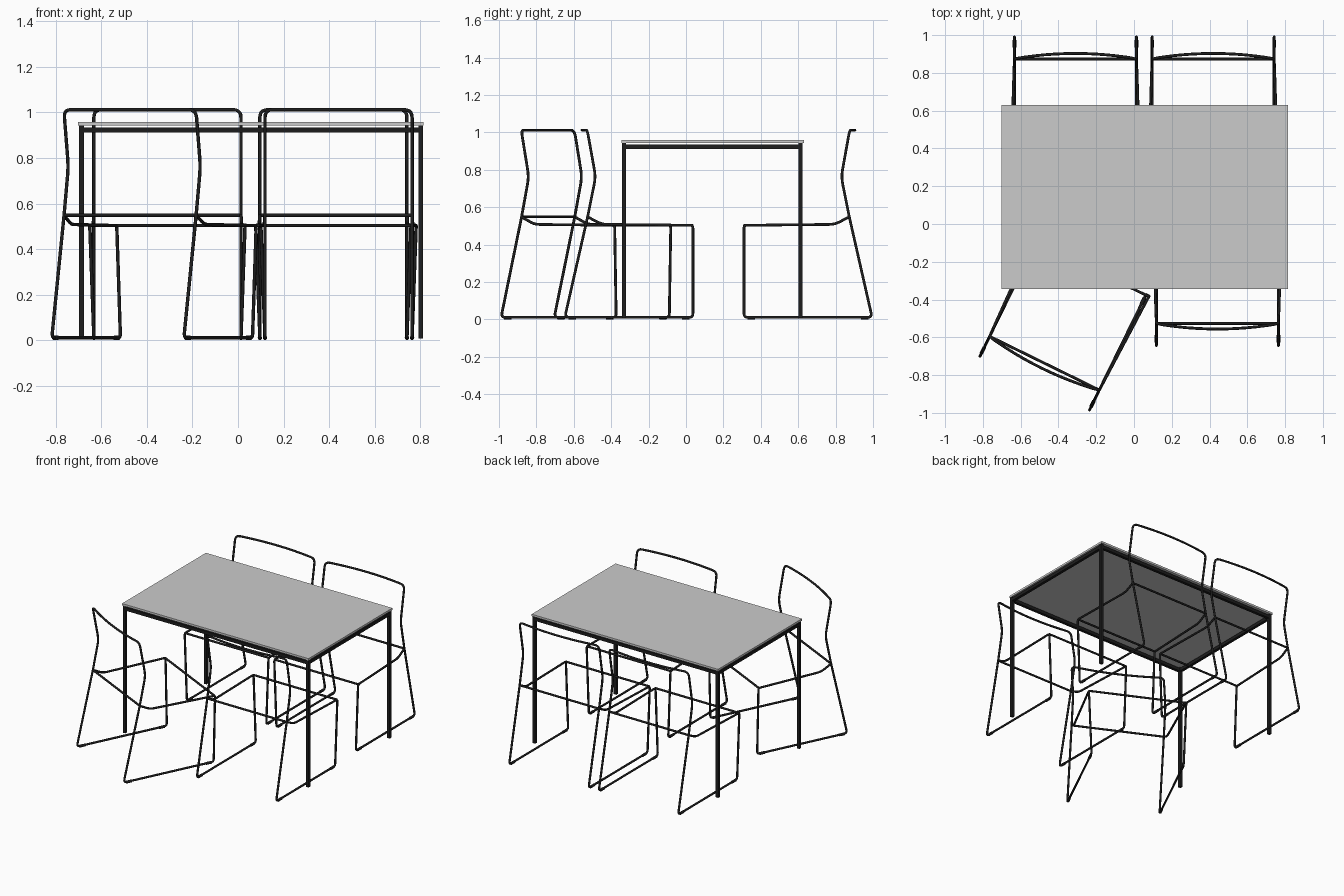
import bpy, bmesh, math
from mathutils import Vector, Matrix

if "Cube" in bpy.data.objects:
    bpy.data.objects.remove(bpy.data.objects["Cube"])

black = bpy.data.materials.new("black_metal")
black.diffuse_color = (0.012, 0.012, 0.012, 1)
black.use_nodes = True
black.node_tree.nodes["Principled BSDF"].inputs["Base Color"].default_value = black.diffuse_color
scene = bpy.context.scene.collection


def link(name, mesh, mat=None):
    ob = bpy.data.objects.new(name, mesh)
    scene.objects.link(ob)
    if mat and not mesh.materials:
        mesh.materials.append(mat)
    return ob


def box(name, lo, hi, mat=None):
    lo, hi = Vector(lo), Vector(hi)
    bm = bmesh.new()
    bmesh.ops.create_cube(bm, size=1, matrix=Matrix.Translation((lo + hi) / 2)
                          @ Matrix.Diagonal((*(hi - lo), 1)))
    me = bpy.data.meshes.new(name)
    bm.to_mesh(me)
    bm.free()
    return link(name, me, mat)


def rounded(points):
    """Replace each (x, y, z, radius) corner by a small arc."""
    out = []
    for i, p in enumerate(points):
        v, r = Vector(p[:3]), p[3]
        if r == 0 or i in (0, len(points) - 1):
            out.append(v)
            continue
        a = v + (Vector(points[i - 1][:3]) - v).normalized() * r
        b = v + (Vector(points[i + 1][:3]) - v).normalized() * r
        for k in range(6):
            t = k / 5
            out.append(a * (1 - t) ** 2 + v * 2 * t * (1 - t) + b * t * t)
    return out


def tube_mesh(name, points, radius):
    cu = bpy.data.curves.new(name, 'CURVE')
    cu.dimensions = '3D'
    cu.bevel_depth, cu.bevel_resolution, cu.use_fill_caps = radius, 3, True
    sp = cu.splines.new('POLY')
    pts = rounded(points)
    sp.points.add(len(pts) - 1)
    for q, v in zip(sp.points, pts):
        q.co = (*v, 1)
    tmp = bpy.data.objects.new(name, cu)
    scene.objects.link(tmp)
    bpy.context.view_layer.update()
    dg = bpy.context.evaluated_depsgraph_get()
    me = bpy.data.meshes.new_from_object(tmp.evaluated_get(dg))
    me.name = name
    bpy.data.objects.remove(tmp)
    me.polygons.foreach_set("use_smooth", [len(p.vertices) <= 4 for p in me.polygons])
    me.materials.clear()
    me.materials.append(black)
    return me


# Table: top, legs and rails
X0, X1, Y0, Y1 = -0.702, 0.815, -0.345, 0.63
W = 0.021
box("table_top", (X0, Y0, 0.943), (X1, Y1, 0.958))
lx0, lx1, ly0, ly1 = X0 + 0.004, X1 - 0.002, Y0 + 0.003, Y1 - 0.008
for x in (lx0, lx1 - W):
    for y in (ly0, ly1 - W):
        box("table_leg", (x, y, 0.008), (x + W, y + W, 0.943), black)
for y in (ly0, ly1 - W):
    box("long_rail", (lx0 + W, y, 0.911), (lx1 - W, y + W, 0.934), black)
for x in (lx0, lx1 - W):
    box("short_rail", (x, ly0 + W, 0.911), (x + W, ly1 - W, 0.934), black)

# Chair frame: one bent tube, seat side, front leg, runner, back leg, back hoop
R, H = 0.0075, 0.323
side = [(H, 0, 0.548, 0), (H + 0.003, -0.078, 0.508, 0.03), (H + 0.018, -0.563, 0.503, 0.015),
        (H, -0.563, 0.011, 0.02), (H, 0.122, 0.011, 0.025), (H, 0, 0.548, 0.02),
        (H, -0.043, 0.762, 0.04), (H, 0.002, 1.012, 0.035)]
bow = []
for i in range(1, 12):
    t = 1 - i / 6
    bow.append((t * H, 0.002 + 0.028 * (1 - t * t), 1.012, 0))
mirror = [(-x, y, z, r) for x, y, z, r in reversed(side)]
frame = tube_mesh("chair_frame", side + bow + mirror, R)
seat_front = tube_mesh("seat_front_bar", [(-H - 0.018, -0.56, 0.503, 0), (H + 0.018, -0.56, 0.503, 0)], R)
seat_back = tube_mesh("seat_back_bar", [(-H, 0, 0.548, 0), (H, 0, 0.548, 0)], R)
# Small glides near the runner ends
glides = [tube_mesh("runner_glide", [(s * H, y - 0.02, 0.01, 0), (s * H, y + 0.02, 0.01, 0)], 0.0098)
          for s in (-1, 1) for y in (-0.525, 0.082)]

# Four chairs around the table
for x, y, angle in ((-0.31, 0.873, 0), (0.419, 0.873, 0),
                    (0.4415, -0.526, 180), (-0.474, -0.737, 153.9)):
    for me in [frame, seat_front, seat_back] + glides:
        ob = link(me.name.split(".")[0], me)
        ob.location = (x, y, 0)
        ob.rotation_euler.z = math.radians(angle)
